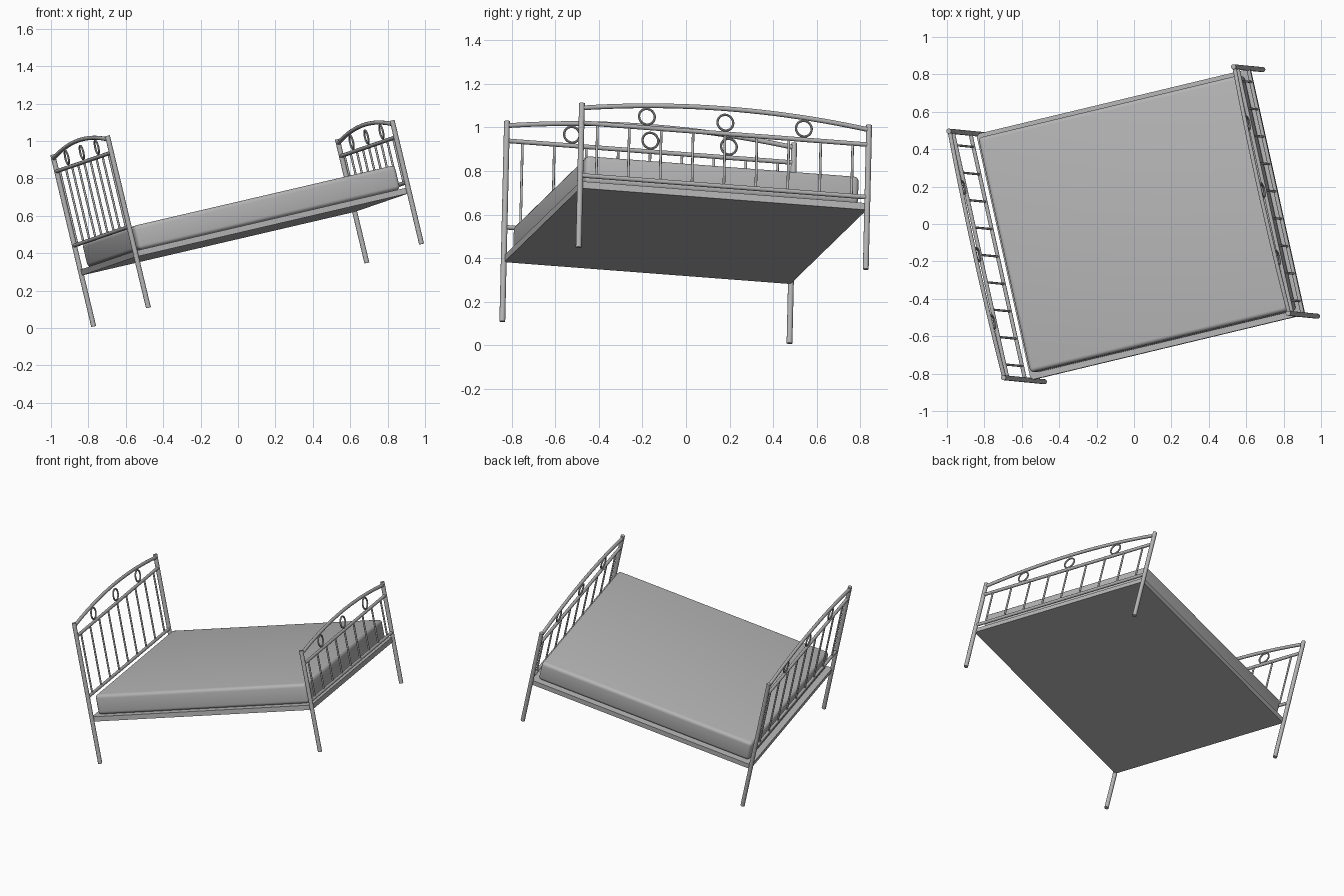
import bpy, bmesh, math
from mathutils import Matrix, Vector

if "Cube" in bpy.data.objects:
    bpy.data.objects.remove(bpy.data.objects["Cube"])

# Tilted frame of the whole bed: length, width and height axes
ux = Vector((1.46, 0.35, 0.34)).normalized()
uy = Vector((-0.29, 1.32, -0.10))
uy = (uy - ux * uy.dot(ux)).normalized()
uz = ux.cross(uy)
TILT = Matrix((ux, uy, uz)).transposed().to_4x4()
TILT.translation = (0.105, -0.009, 0.229)

grey = bpy.data.materials.new("grey")
grey.diffuse_color = (0.46, 0.46, 0.46, 1)
grey.use_nodes = True
grey.node_tree.nodes["Principled BSDF"].inputs["Base Color"].default_value = grey.diffuse_color

HX, HY = 0.77, 0.677   # post positions


def finish(obj, name):
    obj.name = name
    obj.data.materials.clear()
    obj.data.materials.append(grey)
    bpy.ops.object.select_all(action='DESELECT')
    obj.select_set(True)
    bpy.context.view_layer.objects.active = obj
    bpy.ops.object.shade_smooth_by_angle(angle=math.radians(40))
    obj.matrix_world = TILT
    return obj


def new_object(name, bm):
    me = bpy.data.meshes.new(name)
    bm.to_mesh(me)
    bm.free()
    obj = bpy.data.objects.new(name, me)
    bpy.context.collection.objects.link(obj)
    return finish(obj, name)


def tube(name, points, radius, sides=16):
    """Capped tube along a path lying in a plane of constant x."""
    bm = bmesh.new()
    pts = [Vector(p) for p in points]
    rings = []
    for i, p in enumerate(pts):
        t = (pts[min(i + 1, len(pts) - 1)] - pts[max(i - 1, 0)]).normalized()
        a = Vector((1, 0, 0))
        b = t.cross(a)
        rings.append([bm.verts.new(p + radius * (a * math.cos(k) + b * math.sin(k)))
                      for k in (2 * math.pi * j / sides for j in range(sides))])
    for r, s in zip(rings, rings[1:]):
        for j in range(sides):
            k = (j + 1) % sides
            bm.faces.new((r[j], r[k], s[k], s[j]))
    bm.faces.new(rings[0])
    bm.faces.new(rings[-1])
    bmesh.ops.recalc_face_normals(bm, faces=bm.faces)
    return new_object(name, bm)


def box(name, half_x, half_y, z0, z1, bevel):
    bm = bmesh.new()
    bmesh.ops.create_cube(bm, size=1)
    for v in bm.verts:
        v.co = (v.co.x * 2 * half_x, v.co.y * 2 * half_y, z0 + (v.co.z + 0.5) * (z1 - z0))
    if bevel:
        bmesh.ops.bevel(bm, geom=bm.edges[:], offset=bevel, segments=4,
                        profile=0.5, affect='EDGES')
    return new_object(name, bm)


def ring(name, x, y, z):
    bpy.ops.mesh.primitive_torus_add(major_radius=0.037, minor_radius=0.0055,
                                     major_segments=32, minor_segments=8)
    obj = bpy.context.object
    obj.data.transform(Matrix.Translation((x, y, z)) @ Matrix.Rotation(math.pi / 2, 4, 'Y'))
    finish(obj, name)


def end_panel(name, x, post_top, arch, middle, lower):
    # two posts
    for side in (-1, 1):
        tube(name + "_post", [(x, side * HY, 0), (x, side * HY, post_top)], 0.0135)
    # arched top rail and straight rails
    steps = [i / 12 - 1 for i in range(25)]
    tube(name + "_arch", [(x, s * HY, arch + 0.048 * (1 - s * s)) for s in steps], 0.011)
    for label, z in (("middle", middle), ("lower", lower)):
        tube(f"{name}_{label}_rail", [(x, -HY, z), (x, HY, z)], 0.0105)
    # spindles, half a gap from each post
    for i in range(-4, 5):
        y = i * 2 * HY / 9
        tube(name + "_spindle", [(x, y, lower), (x, y, middle)], 0.006, 10)
    # rings between the middle rail and the arch
    for i in (-1, 0, 1):
        ring(name + "_ring", x, i * 0.37, middle + 0.052)


end_panel("headboard", -HX, 0.945, 0.924, 0.853, 0.445)
end_panel("footboard", HX, 0.68, 0.658, 0.588, 0.34)

# Bed base and mattress
box("bed_base", HX, 0.675, 0.28, 0.312, 0)
box("mattress", 0.738, 0.645, 0.312, 0.445, 0.022)
